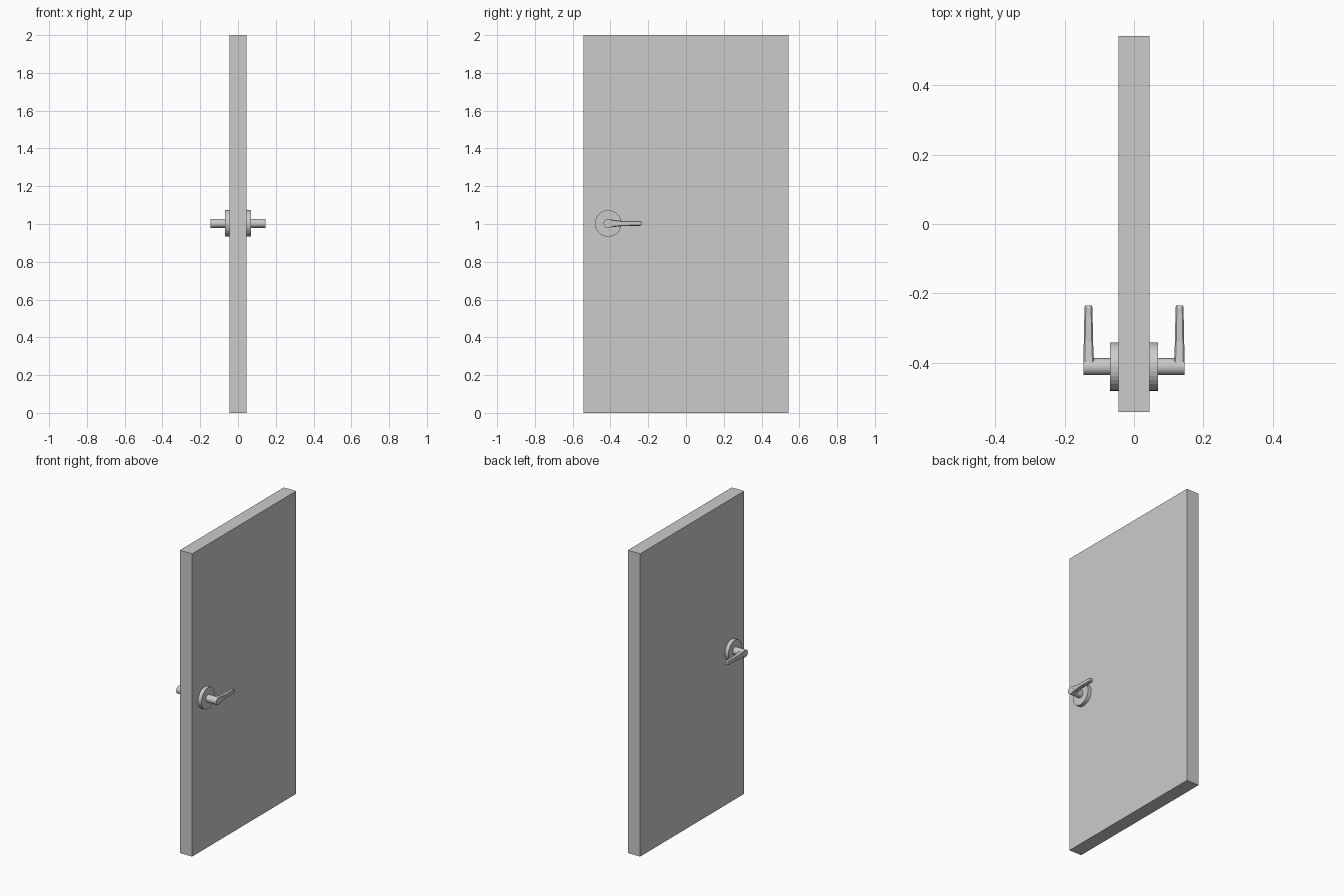
import bpy, bmesh, math
from mathutils import Matrix, Vector

if "Cube" in bpy.data.objects:
    bpy.data.objects.remove(bpy.data.objects["Cube"])

HY, HZ = -0.412, 1.003   # handle axis


def finish(name, bm, mirror=False):
    bmesh.ops.recalc_face_normals(bm, faces=bm.faces)
    mesh = bpy.data.meshes.new(name)
    bm.to_mesh(mesh)
    bm.free()
    obj = bpy.data.objects.new(name, mesh)
    bpy.context.collection.objects.link(obj)
    if mirror:
        obj.modifiers.new("both_sides", 'MIRROR').use_axis[0] = True
    return obj


def disc(name, radius, x0, x1):
    bm = bmesh.new()
    mat = Matrix.Translation(((x0 + x1) / 2, HY, HZ)) @ Matrix.Rotation(math.pi / 2, 4, 'Y')
    bmesh.ops.create_cone(bm, cap_ends=True, segments=32, radius1=radius,
                          radius2=radius, depth=x1 - x0, matrix=mat)
    return finish(name, bm, True)


# Door slab
bm = bmesh.new()
bmesh.ops.create_cube(bm, size=1, matrix=Matrix.Translation((0, 0, 1))
                      @ Matrix.Diagonal((0.09, 1.086, 2, 1)))
finish("door_panel", bm)

# Round plate and spindle, mirrored to both faces
disc("handle_plate", 0.07, 0.045, 0.07)
disc("handle_spindle", 0.0245, 0.07, 0.146)

# Tapered lever: (y, inner x, outer x, half height)
sections = [(-0.400, 0.115, 0.146, 0.021), (-0.375, 0.117, 0.1455, 0.018),
            (-0.340, 0.118, 0.145, 0.014), (-0.243, 0.120, 0.143, 0.013),
            (-0.236, 0.121, 0.142, 0.009)]
bm = bmesh.new()
rings = []
for y, xa, xb, h in sections:
    c = 0.004
    pts = [(xa, -h + c), (xa + c, -h), (xb - c, -h), (xb, -h + c),
           (xb, h - c), (xb - c, h), (xa + c, h), (xa, h - c)]
    rings.append([bm.verts.new((x, y, HZ + z)) for x, z in pts])
for a, b in zip(rings, rings[1:]):
    for i in range(8):
        j = (i + 1) % 8
        bm.faces.new((a[i], a[j], b[j], b[i]))
bm.faces.new(rings[0])
bm.faces.new(rings[-1])
finish("handle_lever", bm, True)
